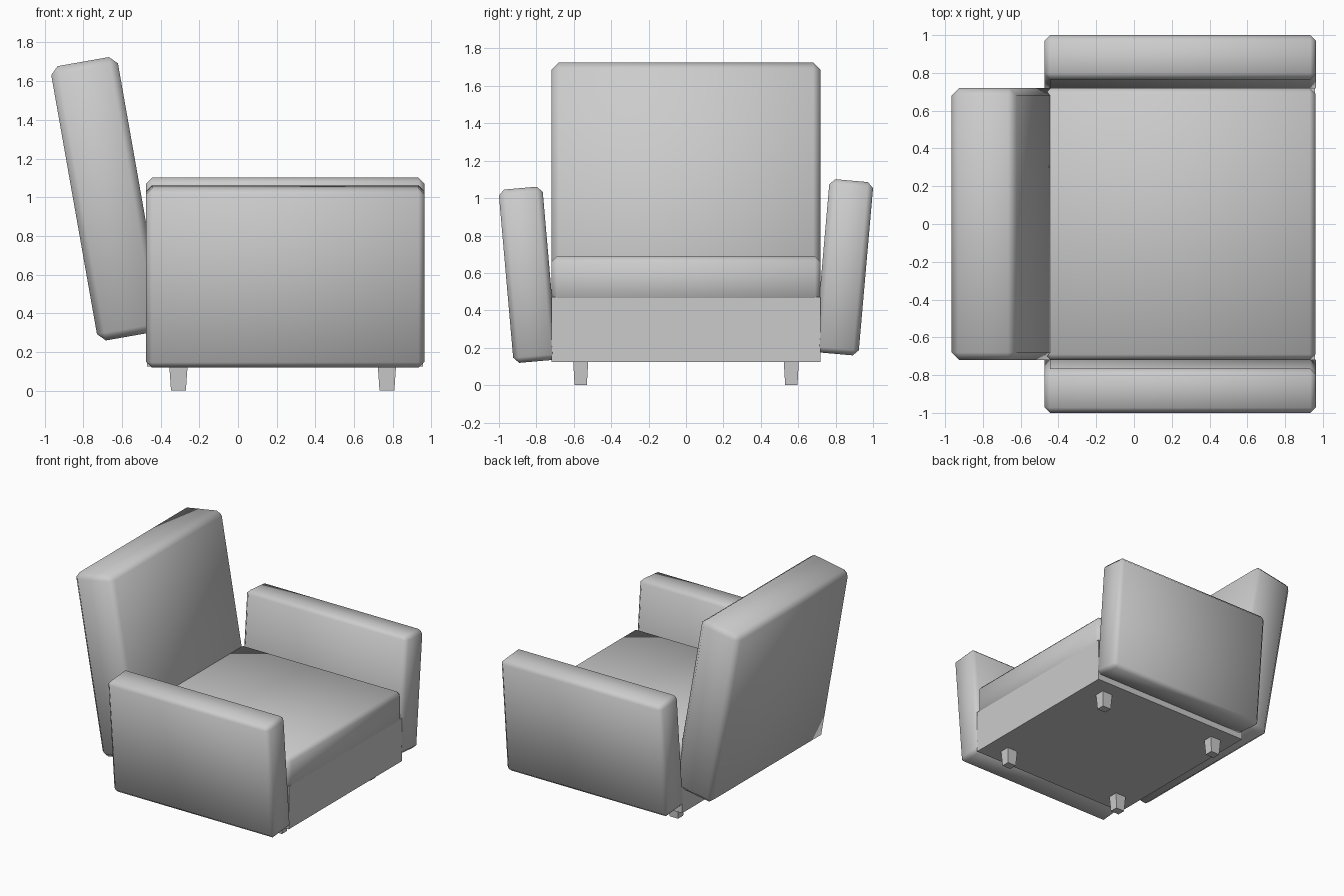
import bpy, bmesh
from math import radians
from mathutils import Matrix

if "Cube" in bpy.data.objects:
    bpy.data.objects.remove(bpy.data.objects["Cube"])


def block(name, lo, hi, bevel=0.0, rot=(0, 0, 0), taper=1.0):
    """Box between two corners, turned about its centre, with optional chamfer and narrower foot."""
    size = [b - a for a, b in zip(lo, hi)]
    mid = [(a + b) / 2 for a, b in zip(lo, hi)]
    bm = bmesh.new()
    bmesh.ops.create_cube(bm, size=1, matrix=Matrix.Diagonal((*size, 1)))
    for v in bm.verts:
        if v.co.z < 0:
            v.co.x *= taper
            v.co.y *= taper
    if bevel:
        bmesh.ops.bevel(bm, geom=bm.edges[:], offset=bevel, segments=1,
                        affect='EDGES', clamp_overlap=True)
    mesh = bpy.data.meshes.new(name)
    bm.to_mesh(mesh)
    bm.free()
    ob = bpy.data.objects.new(name, mesh)
    ob.location = mid
    ob.rotation_euler = rot
    bpy.context.collection.objects.link(ob)
    if bevel:
        bpy.ops.object.select_all(action='DESELECT')
        ob.select_set(True)
        bpy.context.view_layer.objects.active = ob
        bpy.ops.object.shade_smooth_by_angle(angle=radians(60))
    return ob


# Frame and seat cushion
block("base", (-0.47, -0.72, 0.125), (0.957, 0.72, 0.47))
block("seat_cushion", (-0.47, -0.72, 0.44), (0.96, 0.72, 0.69), 0.03)

# Reclined backrest
block("backrest", (-0.85, -0.72, 0.272), (-0.50, 0.72, 1.712), 0.04,
      (0, radians(-10), 0))

# Armrests lean outwards, one set slightly higher than the other
for side, z, name in ((-1, 0.59, "right_arm"), (1, 0.63, "left_arm")):
    y = 0.845 * side
    block(name, (-0.475, y - 0.1175, z - 0.465), (0.963, y + 0.1175, z + 0.465),
          0.03, (radians(-5 * side), 0, 0))

# Tapered legs
for x, end in ((-0.308, "back"), (0.77, "front")):
    for y, side in ((-0.563, "right"), (0.563, "left")):
        block(f"{end}_{side}_leg", (x - 0.048, y - 0.041, 0),
              (x + 0.048, y + 0.041, 0.14), taper=0.8)
